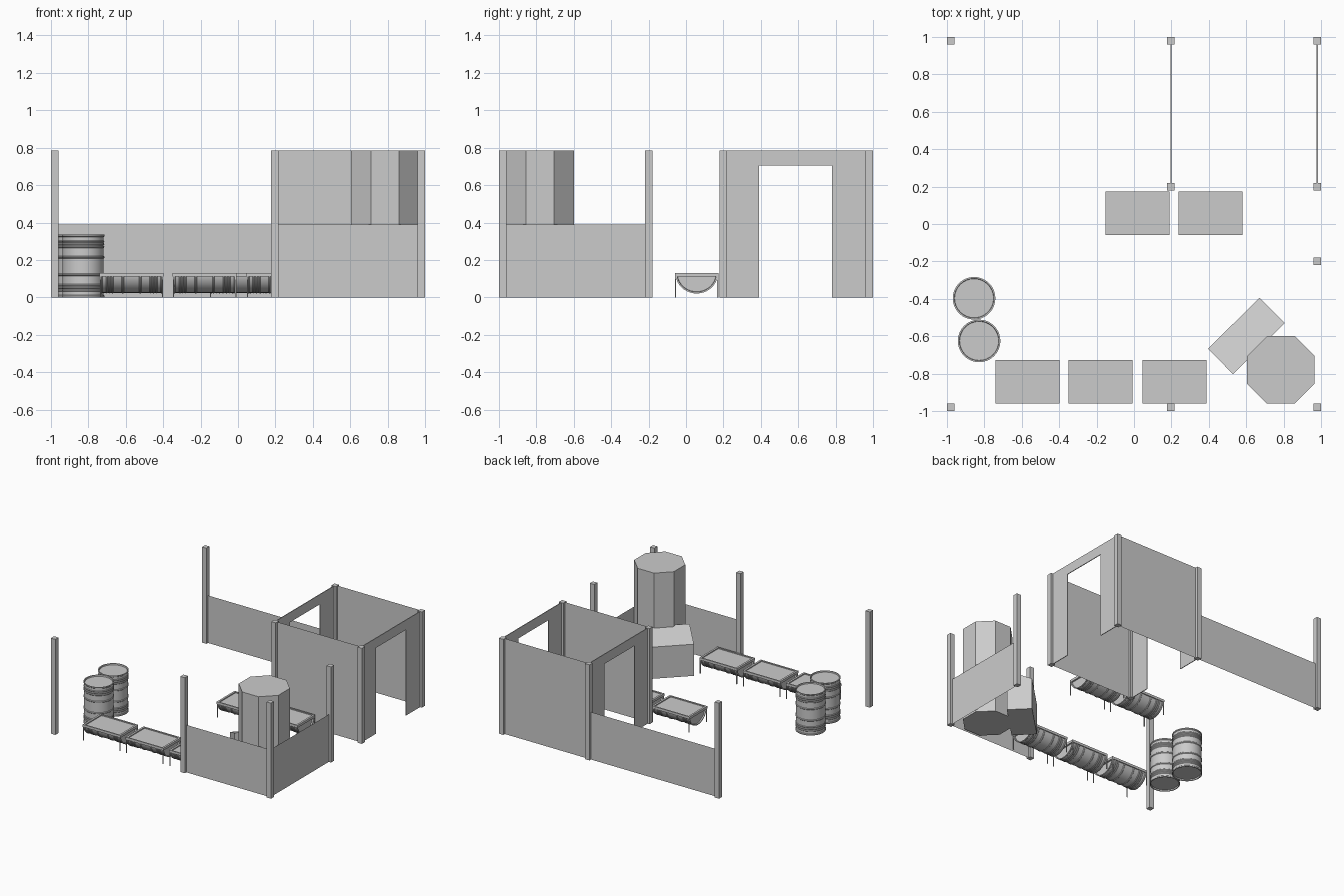
import bpy, bmesh
from math import pi, cos, sin
from mathutils import Vector

if "Cube" in bpy.data.objects:
    bpy.data.objects.remove(bpy.data.objects["Cube"])

H = 0.785        # full wall height
LOW = 0.39       # low fence height
E = 0.98         # outer post line
MID = 0.197      # inner post line


def finish(bm, name, smooth=False):
    bmesh.ops.remove_doubles(bm, verts=bm.verts, dist=1e-5)
    bmesh.ops.recalc_face_normals(bm, faces=bm.faces)
    me = bpy.data.meshes.new(name)
    bm.to_mesh(me)
    bm.free()
    ob = bpy.data.objects.new(name, me)
    bpy.context.collection.objects.link(ob)
    if smooth:
        bpy.ops.object.select_all(action='DESELECT')
        ob.select_set(True)
        bpy.context.view_layer.objects.active = ob
        bpy.ops.object.shade_smooth_by_angle(angle=0.5)
    return ob


def add_box(bm, lo, hi):
    vs = bmesh.ops.create_cube(bm, size=1)['verts']
    lo, hi = Vector(lo), Vector(hi)
    for v in vs:
        v.co = (lo + hi) / 2 + v.co * (hi - lo)


def box(name, lo, hi):
    bm = bmesh.new()
    add_box(bm, lo, hi)
    return finish(bm, name)


def panel(name, a, b, h):
    # single-sided upright sheet between two ground points
    bm = bmesh.new()
    bm.faces.new([bm.verts.new(p) for p in
                  ((*a, 0), (*b, 0), (*b, h), (*a, h))])
    return finish(bm, name)


def prism(name, base, tops):
    bm = bmesh.new()
    lo = [bm.verts.new((x, y, 0)) for x, y in base]
    hi = [bm.verts.new((x, y, z)) for (x, y), z in zip(base, tops)]
    bm.faces.new(lo)
    bm.faces.new(hi)
    n = len(base)
    for i in range(n):
        j = (i + 1) % n
        bm.faces.new((lo[i], lo[j], hi[j], hi[i]))
    return finish(bm, name)


def lathe(bm, profile, place, segs, a0, a1):
    # revolve (radius, length) points; place maps (u, v, length) to a position
    rows = []
    for k in range(segs + 1):
        a = a0 + (a1 - a0) * k / segs
        rows.append([bm.verts.new(place(r * cos(a), r * sin(a), t)) for r, t in profile])
    for p, q in zip(rows, rows[1:]):
        for i in range(len(profile) - 1):
            bm.faces.new((p[i], q[i], q[i + 1], p[i + 1]))
    bmesh.ops.remove_doubles(bm, verts=bm.verts, dist=1e-5)
    bmesh.ops.dissolve_degenerate(bm, edges=bm.edges, dist=1e-6)


# ribbed drum profile: recessed lids, chimes, rib groups, two rolling hoops
L, R = 0.335, 0.110
half = [(0, 0.010), (0.104, 0.010), (0.106, 0), (0.114, 0), (0.114, 0.008), (R, 0.012)]
for z in (0.030, 0.045, 0.060):
    half += [(R, z), (R + 0.003, z + 0.004), (R + 0.003, z + 0.007), (R, z + 0.011)]
half += [(R, 0.114), (R + 0.004, 0.118), (R + 0.004, 0.123), (R, 0.127)]
drum = half + [(r, L - t) for r, t in reversed(half)]

# posts
posts = [(-E, E), (MID, E), (E, E), (MID, 0.2), (E, 0.2), (E, -0.2),
         (-E, -E), (MID, -E), (E, -E)]
for i, (x, y) in enumerate(posts):
    box(f"post_{i + 1}", (x - 0.02, y - 0.02, 0), (x + 0.02, y + 0.02, H))

# sheet walls
panel("back_fence", (-E, E), (MID, E), LOW)
panel("front_fence", (MID, -E), (E, -E), LOW)
panel("right_fence", (E, -E), (E, -0.2), LOW)
panel("room_back_wall", (MID, E), (E, E), H)
panel("room_front_wall", (MID, 0.2), (E, 0.2), H)

# door walls
for name, x in (("room_left_door_wall", MID), ("room_right_door_wall", E)):
    bm = bmesh.new()
    outline = [(0.2, 0), (0.39, 0), (0.39, 0.705), (0.78, 0.705),
               (0.78, 0), (E, 0), (E, H), (0.2, H)]
    f = bm.faces.new([bm.verts.new((x - 0.003, y, z)) for y, z in outline])
    ext = bmesh.ops.extrude_face_region(bm, geom=[f], use_keep_orig=True)
    bmesh.ops.translate(bm, vec=(0.006, 0, 0),
                        verts=[v for v in ext['geom'] if isinstance(v, bmesh.types.BMVert)])
    finish(bm, name)

# corner column and slanted desk
r8 = 0.18 / cos(pi / 8)
octagon = [(0.785 + r8 * cos(pi / 8 + k * pi / 4), -0.78 + r8 * sin(pi / 8 + k * pi / 4))
           for k in range(8)]
prism("octagonal_column", octagon, [H] * 8)
prism("slanted_desk", [(0.395, -0.667), (0.53, -0.803), (0.806, -0.53), (0.671, -0.395)],
      [0.26, 0.34, 0.34, 0.26])

# standing drums
for i, (x, y) in enumerate([(-0.855, -0.397), (-0.828, -0.625)]):
    bm = bmesh.new()
    lathe(bm, drum, lambda u, v, t: (x + u, y + v, t), 32, 0, 2 * pi)
    finish(bm, f"drum_{i + 1}", True)

# half-drum planters with frame, fill and legs
TOP, W = 0.13, 0.116
planters = [(-0.569, -0.843), (-0.178, -0.843), (0.216, -0.843), (0.018, 0.057), (0.41, 0.057)]
for i, (x, y) in enumerate(planters):
    n = i + 1
    bm = bmesh.new()
    lathe(bm, drum, lambda u, v, t: (x - L / 2 + t, y + u, TOP + v * 0.96), 20, pi, 2 * pi)
    finish(bm, f"planter_tub_{n}", True)
    bm = bmesh.new()
    hx = 0.171
    for s in (-1, 1):
        a, b = sorted((y + s * W, y + s * (W - 0.01)))
        add_box(bm, (x - hx, a, 0.11), (x + hx, b, TOP))
        a, b = sorted((x + s * hx, x + s * (hx - 0.016)))
        add_box(bm, (a, y - W + 0.01, 0.11), (b, y + W - 0.01, TOP))
    finish(bm, f"planter_frame_{n}")
    bm = bmesh.new()
    bm.faces.new([bm.verts.new((x + a * 0.158, y + b * 0.108, 0.122))
                  for a, b in ((-1, -1), (1, -1), (1, 1), (-1, 1))])
    finish(bm, f"planter_fill_{n}")
    bm = bmesh.new()
    for sx in (-1, 1):
        for sy in (-1, 1):
            cx, cy = x + sx * 0.166, y + sy * (W - 0.003)
            add_box(bm, (cx - 0.003, cy - 0.003, 0), (cx + 0.003, cy + 0.003, 0.112))
    finish(bm, f"planter_legs_{n}")
